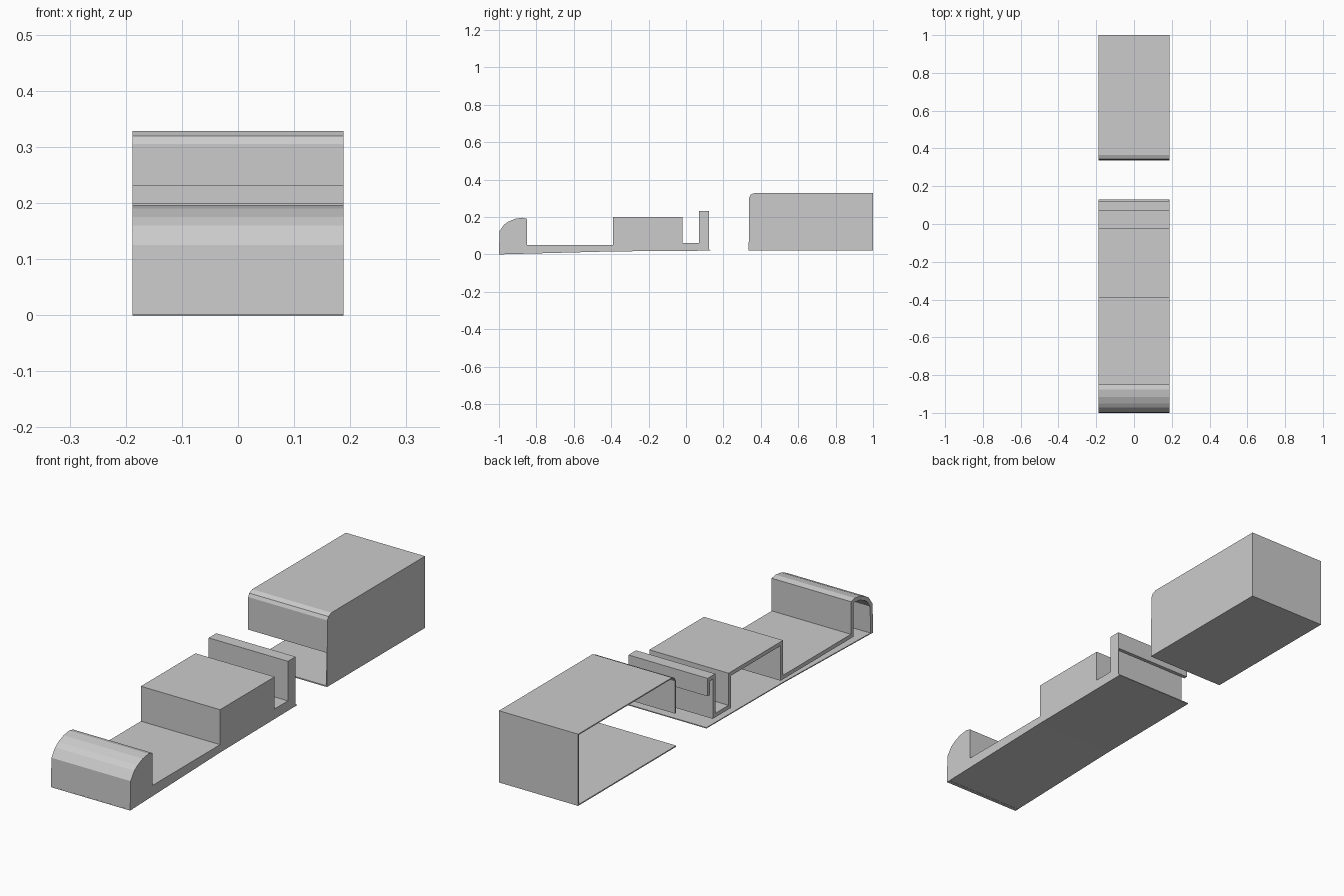
import bpy

if "Cube" in bpy.data.objects:
    bpy.data.objects.remove(bpy.data.objects["Cube"])

HALF = 0.188  # half width of every part


def make_object(name, verts, faces, thickness):
    """Mesh sheet thickened inwards, away from its outward normals."""
    mesh = bpy.data.meshes.new(name)
    mesh.from_pydata(verts, [], faces)
    obj = bpy.data.objects.new(name, mesh)
    bpy.context.collection.objects.link(obj)
    mod = obj.modifiers.new("thickness", "SOLIDIFY")
    mod.thickness = thickness
    mod.offset = -1
    mod.use_even_offset = True
    return obj


def strip(name, profile, thickness):
    """Sweep an open (y, z) profile across the width."""
    verts = [(x, y, z) for y, z in profile for x in (-HALF, HALF)]
    faces = [(2 * i, 2 * i + 1, 2 * i + 3, 2 * i + 2)
             for i in range(len(profile) - 1)]
    return make_object(name, verts, faces, thickness)


def side_wall(name, outline, thickness=0.004):
    """Flat panel closing the right side; the left side stays open."""
    verts = [(HALF, y, z) for y, z in reversed(outline)]
    return make_object(name, verts, [tuple(range(len(verts)))], thickness)


# Front body: rounded nose, low deck, raised block, channel and upright lip
nose = [(-1.0, 0.0), (-0.997, 0.125), (-0.972, 0.16), (-0.95, 0.175),
        (-0.915, 0.19), (-0.875, 0.196), (-0.85, 0.19)]
deck = [(-0.85, 0.05), (-0.39, 0.05), (-0.39, 0.2), (-0.02, 0.2),
        (-0.02, 0.062), (0.07, 0.062), (0.07, 0.232), (0.122, 0.232)]
strip("front_body_shell", nose + deck + [(0.122, 0.155)], 0.017)

floor = [(0.13, 0.02), (-0.39, 0.016), (-1.0, 0.0)]
strip("front_body_floor", floor, 0.004)
side_wall("front_body_side", nose + deck + [(0.122, 0.03)] + floor[:-1])

# Rear box: part-height front, eased top edge, roof, back and floor
front_top = [(0.338, 0.305), (0.345, 0.319), (0.365, 0.328)]
back_floor = [(1.0, 0.328), (1.0, 0.02), (0.335, 0.02)]
strip("rear_box_shell", [(0.338, 0.165)] + front_top + back_floor, 0.005)
side_wall("rear_box_side", front_top + back_floor)
